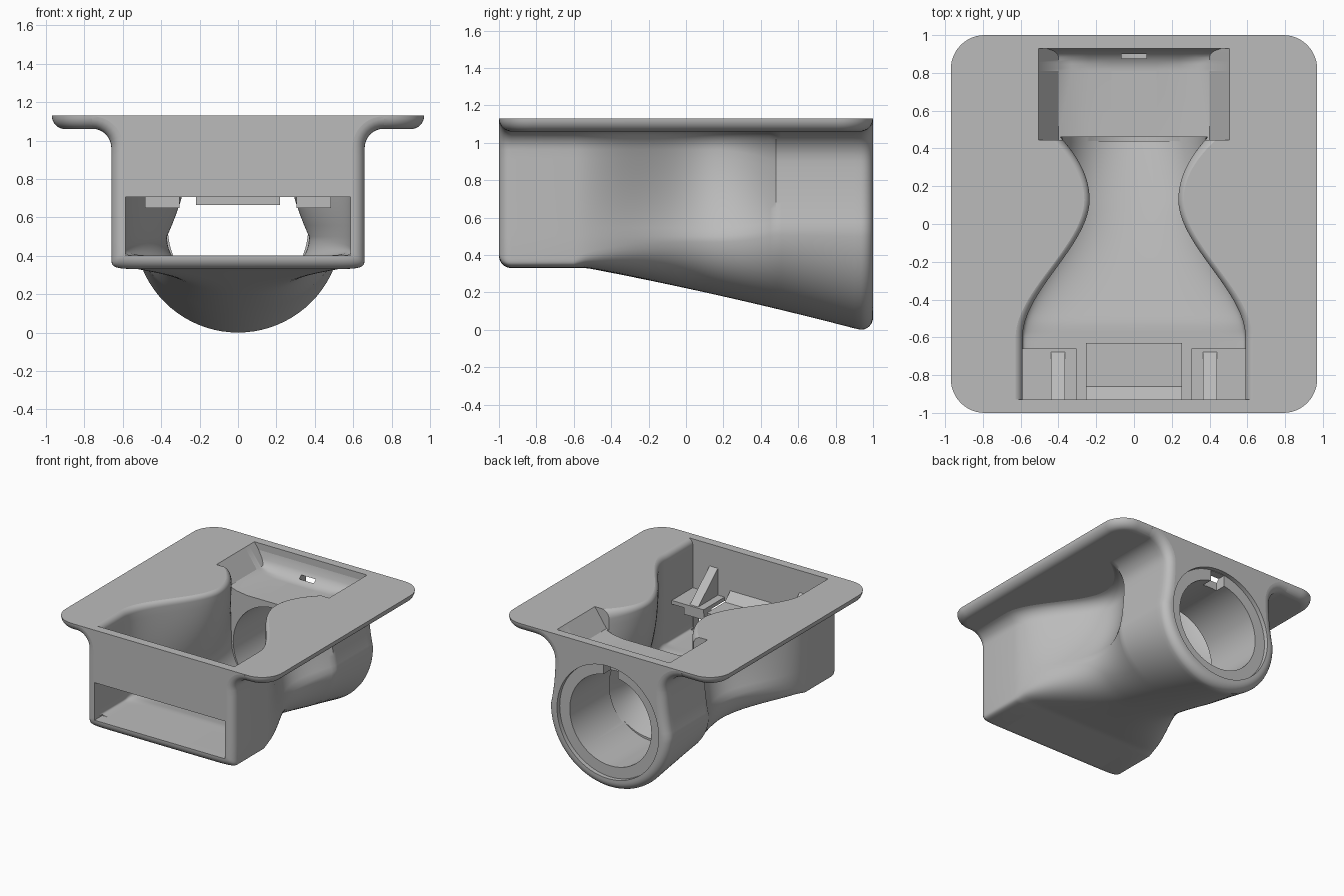
import bpy, bmesh, math
from mathutils import Matrix

old = bpy.data.objects.get("Cube")
if old:
    bpy.data.objects.remove(old, do_unlink=True)

grey = bpy.data.materials.new("plain_grey")
grey.use_nodes = True
colour = (0.5, 0.5, 0.5, 1)
grey.diffuse_color = colour
grey.node_tree.nodes["Principled BSDF"].inputs["Base Color"].default_value = colour


def make(name, bm):
    bmesh.ops.recalc_face_normals(bm, faces=bm.faces)
    mesh = bpy.data.meshes.new(name)
    bm.to_mesh(mesh)
    bm.free()
    mesh.materials.append(grey)
    ob = bpy.data.objects.new(name, mesh)
    bpy.context.collection.objects.link(ob)
    return ob


def loft(name, rings):
    bm = bmesh.new()
    rows = [[bm.verts.new(p) for p in ring] for ring in rings]
    n = len(rows[0])
    for a, b in zip(rows, rows[1:]):
        for i in range(n):
            j = (i + 1) % n
            bm.faces.new((a[i], a[j], b[j], b[i]))
    bm.faces.new(rows[0])
    bm.faces.new(rows[-1][::-1])
    return make(name, bm)


def box(name, x0, x1, y0, y1, z0, z1):
    return loft(name, [[(x0, y0, z), (x1, y0, z), (x1, y1, z), (x0, y1, z)] for z in (z0, z1)])


def prism(name, x0, x1, profile):
    return loft(name, [[(x, y, z) for y, z in profile] for x in (x0, x1)])


def rod(name, radius, y0, y1):
    bm = bmesh.new()
    bmesh.ops.create_cone(bm, cap_ends=True, segments=72, radius1=radius, radius2=radius, depth=y1 - y0)
    bm.transform(Matrix.Translation((0, (y0 + y1) / 2, AXIS)) @ Matrix.Rotation(math.pi / 2, 4, 'X'))
    return make(name, bm)


def combine(target, other, operation):
    mod = target.modifiers.new(operation, 'BOOLEAN')
    mod.operation, mod.solver, mod.object = operation, 'EXACT', other
    bpy.ops.object.select_all(action='DESELECT')
    bpy.context.view_layer.objects.active = target
    target.select_set(True)
    bpy.ops.object.modifier_apply(modifier=mod.name)
    bpy.data.objects.remove(other, do_unlink=True)


AXIS = 0.54   # height of the rear tube's axis
TOP = 1.13

# Section keys: belly half-width, belly height, corner power, neck half-width, flare
OUTER = [(0.66, 0.50, 0.14, 0.66, 0.10), (0.44, 0.50, 0.9, 0.305, 0.10), (0.54, AXIS, 1.0, 0.50, 0.16)]
INNER = [(0.59, 0.50, 0.12, 0.59, 0.05), (0.37, 0.50, 0.9, 0.235, 0.04), (0.38, AXIS, 1.0, 0.41, 0.08)]


def blend(keys, y):
    if y < 0.13:
        t = min(max((y + 0.6) / 0.73, 0), 1)
        t, a, b = t * t * (3 - 2 * t), keys[0], keys[1]
    else:
        t, a, b = min((y - 0.13) / 0.35, 1) ** 2, keys[1], keys[2]
    out = [p + (q - p) * t for p, q in zip(a, b)]
    if y < 0.13:             # lower corners round off early
        out[2] = a[2] + (b[2] - a[2]) * math.sqrt(t)
    return out


def floor_height(y):
    u = min(max(y + 0.53, 0), 1.46)
    return 0.33 - 0.19 * u - 0.0247 * u * u


def section(y, keys, bottom, flare_top, cap, inset=0):
    belly, mid, power, neck, flare = blend(keys, y)
    belly, neck, bottom = belly - inset, neck - inset, bottom + inset
    flare, flare_top = flare + inset, flare_top + inset
    half = []
    for i in range(21):      # rounded underside
        a = math.pi / 2 * (1 - i / 20)
        x = max(math.cos(a), 0) ** power if i else 0
        half.append((belly * x, mid - (mid - bottom) * max(math.sin(a), 0) ** power))
    for i in range(1, 11):   # side wall up to the neck
        t = i / 10
        half.append((belly + (neck - belly) * t * (2 - t), mid + (flare_top - flare - mid) * t))
    for i in range(1, 9):    # flare into the flange
        a = math.pi / 2 * i / 8
        half.append((neck + flare * (1 - math.cos(a)), flare_top - flare + flare * math.sin(a)))
    half.append((neck + flare, cap))
    return [(x, y, z) for x, z in half] + [(-x, y, z) for x, z in half[:0:-1]]


# Outer body with rounded front and rear rims
RIM = 0.065
steps = [RIM * (1 - math.cos(math.pi / 2 * i / 6)) for i in range(7)]
stations = [-1 + s for s in steps] + [-0.6 + 1.5 * i / 50 for i in range(51)] + [1 - s for s in steps[::-1]]
rings = []
for y in stations:
    d = min(1 - abs(y), RIM)
    inset = RIM - math.sqrt(max(RIM ** 2 - (RIM - d) ** 2, 0))
    rings.append(section(y, OUTER, floor_height(y), 1.062, TOP - 0.0005, inset))
housing = loft("housing", rings)

# Flange with rounded corners and rolled lower edge
plates = []
for i in range(9):
    a = math.pi / 2 * i / 8
    e, z = 0.07 * (1 - math.sin(a)), TOP - 0.07 * math.cos(a)
    r = 0.18 - e
    ring = []
    for k, (sx, sy) in enumerate([(1, 1), (-1, 1), (-1, -1), (1, -1)]):
        for j in range(13):
            b = math.pi / 2 * (k + j / 12)
            ring.append((sx * 0.79 + r * math.cos(b), sy * 0.82 + r * math.sin(b), z))
    plates.append(ring)
combine(housing, loft("flange", plates), 'UNION')

# Hollow chute and front slot
chute = [section(y, INNER, floor_height(y) + 0.07, TOP + 0.002, 1.3)
         for y in [-0.93 + 1.39 * i / 50 for i in range(51)]]
combine(housing, loft("chute_cut", chute), 'DIFFERENCE')
combine(housing, box("slot_cut", -0.585, 0.585, -1.1, -0.9, 0.401, 0.705), 'DIFFERENCE')

# Shallow pocket over the tube, coved up to the rear wall
pocket = []
for y in [0.445] + [0.81 + 0.12 * i / 10 for i in range(11)]:
    u = max((y - 0.81) / 0.12, 0)
    low = 0.945 + 0.13 * (1 - math.sqrt(max(1 - u * u, 0)))
    side = max(0.98, low)
    half = [(0.12, 0.945), (0.24, 0.945), (0.33, 0.957), (0.40 + (side - 0.98) * 0.7, side), (0.515, 1.145)]
    half = [(x, max(z, low)) for x, z in half]
    pocket.append([(x, y, z) for x, z in half] + [(-x, y, z) for x, z in half[::-1]])
combine(housing, loft("pocket_cut", pocket), 'DIFFERENCE')

# Tube bore, shallow recess and key notch
combine(housing, rod("bore_cut", 0.365, 0.44, 1.1), 'DIFFERENCE')
combine(housing, rod("recess_cut", 0.455, 0.965, 1.1), 'DIFFERENCE')
combine(housing, box("notch_cut", -0.065, 0.065, 0.875, 1.1, 0.85, 0.99), 'DIFFERENCE')
bpy.ops.object.shade_smooth_by_angle(angle=math.radians(38))
for face in housing.data.polygons:   # broad flat faces stay flat
    if face.area > 0.05:
        face.use_smooth = False

# Ledges, lips and gussets behind the front wall
ledge = [(-0.95, 0.705), (-0.63, 0.705), (-0.63, 0.735), (-0.86, 0.735), (-0.93, 0.80), (-0.95, 0.80)]
prism("centre_ledge", -0.255, 0.255, ledge)
box("centre_lip", -0.22, 0.22, -0.74, -0.64, 0.665, 0.706)
for side, s in (("left", 1), ("right", -1)):
    def span(a, b):
        return sorted((s * a, s * b))
    box(side + "_ledge", *span(0.305, 0.60), -0.95, -0.66, 0.705, 0.735)
    box(side + "_lip", *span(0.305, 0.485), -0.76, -0.665, 0.65, 0.706)
    prism(side + "_gusset", *span(0.365, 0.44), [(-0.95, 0.72), (-0.66, 0.72), (-0.94, 0.96)])
